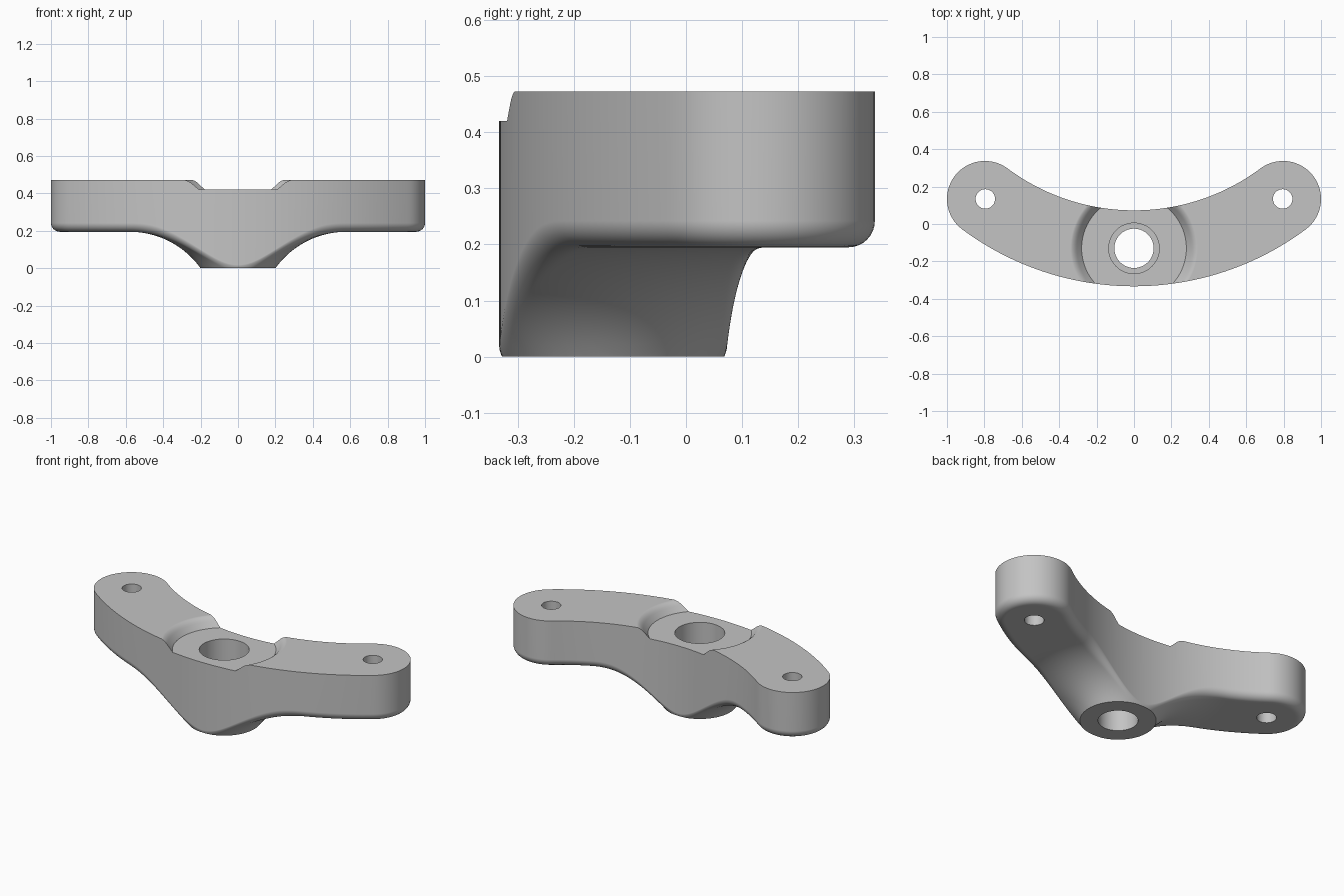
import bpy, bmesh, math
from mathutils import Vector, Matrix

cube = bpy.data.objects.get("Cube")
if cube:
    bpy.data.objects.remove(cube, do_unlink=True)

# Main dimensions
ARC_Y, ARC_R, HALF_W = 1.205, 1.335, 0.203     # curved centreline and half width
END_ANGLE = math.asin(0.797 / ARC_R)
TOP, ARM_BOTTOM = 0.473, 0.195
BOSS = Vector((0, -0.13))
BOSS_R, FLARE_R = 0.2, 0.58                    # boss foot and end of its flare

grey = bpy.data.materials.new("plain_grey")
grey.use_nodes = True
grey.diffuse_color = (0.55, 0.55, 0.55, 1)
bsdf = grey.node_tree.nodes["Principled BSDF"]
bsdf.inputs["Base Color"].default_value = (0.55, 0.55, 0.55, 1)
bsdf.inputs["Roughness"].default_value = 0.6


def make_object(name, bm):
    bmesh.ops.recalc_face_normals(bm, faces=bm.faces)
    mesh = bpy.data.meshes.new(name)
    bm.to_mesh(mesh)
    bm.free()
    ob = bpy.data.objects.new(name, mesh)
    bpy.context.collection.objects.link(ob)
    mesh.materials.append(grey)
    return ob


def lathe(name, profile, centre, steps=96):
    """Solid of revolution about a vertical axis; profile is (radius, z)."""
    bm = bmesh.new()
    vs = [bm.verts.new((r, 0, z)) for r, z in profile]
    es = [bm.edges.new(p) for p in zip(vs, vs[1:])]
    bmesh.ops.spin(bm, geom=vs + es, cent=(0, 0, 0), axis=(0, 0, 1),
                   angle=math.tau, steps=steps)
    bmesh.ops.remove_doubles(bm, verts=bm.verts, dist=1e-5)
    bmesh.ops.translate(bm, verts=bm.verts, vec=(centre[0], centre[1], 0))
    return make_object(name, bm)


def outline(n_arc=110, n_end=32):
    """Curved slot: list of (centreline point, outward direction)."""
    def spine(a):
        d = Vector((math.sin(a), -math.cos(a)))
        return Vector((0, ARC_Y)) + d * ARC_R, d
    pts = []
    for side in (1, -1):
        # front edge runs left to right, back edge returns
        for i in range(n_arc):
            c, d = spine(side * END_ANGLE * (2 * i / n_arc - 1))
            pts.append((c, d * side))
        c, d = spine(side * END_ANGLE)
        for i in range(n_end):
            pts.append((c, Matrix.Rotation(math.pi * i / n_end, 2) @ (d * side)))
    return pts


def underside(p):
    """Height of the arm underside, flaring down into the round boss."""
    d = (p - BOSS).length
    run = FLARE_R - BOSS_R
    rad = (run ** 2 + ARM_BOTTOM ** 2) / (2 * ARM_BOTTOM)
    if d >= FLARE_R:
        return ARM_BOTTOM
    if d < BOSS_R:
        return (d - BOSS_R) * run / (rad - ARM_BOTTOM)
    return ARM_BOTTOM - rad + math.sqrt(rad ** 2 - (FLARE_R - d) ** 2)


def edge_radius(p):
    """Rounding of the lower edge, tighter close to the boss."""
    t = min(1, max(0, ((p - BOSS).length - BOSS_R) / 0.3))
    return 0.013 + 0.034 * t * t * (3 - 2 * t)


# Curved arm: top face, wall, rounded lower edge, then rings to the centreline
bm = bmesh.new()
pts = outline()
rings = [[bm.verts.new((*(c + d * HALF_W), TOP)) for c, d in pts]]
bm.faces.new(rings[0])
ROUND, INNER = 8, 22
for k in range(ROUND + INNER + 1):
    ring = []
    for c, d in pts:
        r = edge_radius(c + d * HALF_W)
        a = min(k / ROUND, 1) * math.pi / 2
        w = HALF_W - r * (1 - math.cos(a))
        w *= 1 - max(0, k - ROUND) / INNER
        p = c + d * w
        ring.append(bm.verts.new((*p, underside(p) + r * (1 - math.sin(a)))))
    rings.append(ring)
n = len(pts)
for upper, lower in zip(rings, rings[1:]):
    for i in range(n):
        j = (i + 1) % n
        bm.faces.new((upper[i], upper[j], lower[j], lower[i]))
bmesh.ops.remove_doubles(bm, verts=bm.verts, dist=1e-5)

# Flat foot of the boss
cut = bmesh.ops.bisect_plane(bm, geom=bm.verts[:] + bm.edges[:] + bm.faces[:],
                             plane_co=(0, 0, 0), plane_no=(0, 0, 1), clear_inner=True)
rim = [e for e in cut["geom_cut"] if isinstance(e, bmesh.types.BMEdge)]
bmesh.ops.holes_fill(bm, edges=rim, sides=0)
bracket = make_object("curved_bracket", bm)

# Cutters: round top recess with stepped bore, and two bolt holes
cutters = [lathe("centre_bore_cutter", [
    (0, -0.1), (0.105, -0.1), (0.105, 0.2), (0.135, 0.2), (0.135, 0.42),
    (0.28, 0.42), (0.305, 0.45), (0.312, 0.4575), (0.32, 0.4645),
    (0.33, 0.470), (0.342, 0.4735), (0.342, 0.6), (0, 0.6)], BOSS)]
for side, label in ((1, "left"), (-1, "right")):
    cutters.append(lathe(label + "_bolt_hole_cutter", [
        (0, 0.05), (0.052, 0.05), (0.052, 0.6), (0, 0.6)], (side * 0.795, 0.134), 48))

bpy.ops.object.select_all(action='DESELECT')
bracket.select_set(True)
bpy.context.view_layer.objects.active = bracket
for cutter in cutters:
    cutter.hide_render = True
    mod = bracket.modifiers.new("cut", 'BOOLEAN')
    mod.operation, mod.solver, mod.object = 'DIFFERENCE', 'EXACT', cutter
    bpy.ops.object.modifier_apply(modifier=mod.name)
    bpy.data.objects.remove(cutter, do_unlink=True)

# Smooth curves, crisp edges
bpy.ops.object.shade_smooth_by_angle(angle=math.radians(32))
weighted = bracket.modifiers.new("clean_normals", 'WEIGHTED_NORMAL')
weighted.keep_sharp = True
